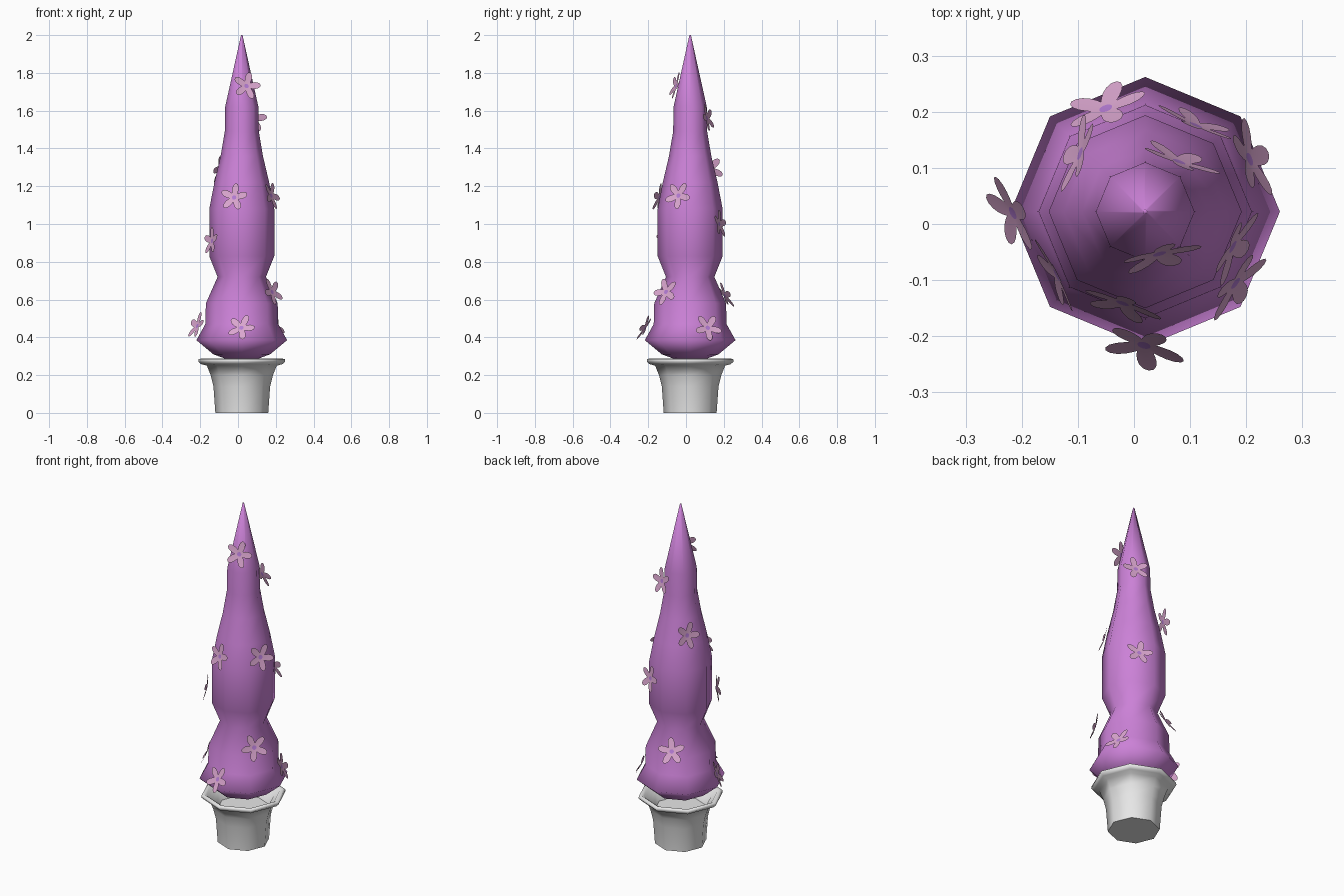
import bpy, bmesh, math
from mathutils import Matrix, Vector, Euler

cube = bpy.data.objects.get("Cube")
if cube:
    bpy.data.objects.remove(cube, do_unlink=True)

CENTRE = Vector((0.02, 0.022, 0))


def material(name, rgb):
    m = bpy.data.materials.new(name)
    m.use_nodes = True
    m.diffuse_color = (*rgb, 1)
    m.node_tree.nodes["Principled BSDF"].inputs["Base Color"].default_value = (*rgb, 1)
    return m


purple = material("orchid purple", (0.60, 0.22, 0.68))
white = material("off white", (0.80, 0.80, 0.80))
pink = material("pale pink", (0.70, 0.38, 0.62))
violet = material("violet", (0.46, 0.20, 0.66))


def finish(bm, name, mats):
    bmesh.ops.recalc_face_normals(bm, faces=bm.faces)
    mesh = bpy.data.meshes.new(name)
    bm.to_mesh(mesh)
    bm.free()
    for m in mats:
        mesh.materials.append(m)
    ob = bpy.data.objects.new(name, mesh)
    bpy.context.collection.objects.link(ob)
    return ob


def smooth(ob, angle):
    bpy.ops.object.select_all(action='DESELECT')
    ob.select_set(True)
    bpy.context.view_layer.objects.active = ob
    bpy.ops.object.shade_smooth_by_angle(angle=math.radians(angle))


def lathe(name, profile, mat, angle, sides=8):
    """Turn (radius, height) points around the upright axis."""
    bm = bmesh.new()
    rings = []
    for r, z in profile:
        rings.append([bm.verts.new((r * math.cos(math.tau * i / sides),
                                    r * math.sin(math.tau * i / sides), z))
                      for i in range(sides)])
    for a, b in zip(rings, rings[1:]):
        for i in range(sides):
            j = (i + 1) % sides
            bm.faces.new((a[i], a[j], b[j], b[i]))
    bm.faces.new(rings[0])
    bm.faces.new(rings[-1])
    ob = finish(bm, name, [mat])
    ob.location = CENTRE
    smooth(ob, angle)


# Pot with flared rim and hollow inside
lathe("pot", [(0.14, 0), (0.15, 0.14), (0.165, 0.2), (0.185, 0.25), (0.215, 0.258),
              (0.23, 0.272), (0.228, 0.284), (0.215, 0.288), (0.2, 0.28),
              (0.185, 0.262), (0.165, 0.25), (0.14, 0.2)], white, 65)

# Foliage spire
lathe("foliage", [(0.09, 0.288), (0.15, 0.31), (0.24, 0.385), (0.193, 0.47),
                  (0.19, 0.58), (0.128, 0.72), (0.172, 0.83), (0.172, 1.08),
                  (0.145, 1.22), (0.112, 1.36), (0.09, 1.49), (0.088, 1.62),
                  (0.004, 2.0)], purple, 89)


def flower(index, x, y, z, azimuth, tilt, spin):
    """Thin cupped blossom with five petals, facing outward."""
    bm = bmesh.new()
    steps, petals = 50, 5
    inner, outer = [], []
    for i in range(steps):
        t = math.tau * i / steps
        r = 0.026 + 0.05 * abs(math.cos(petals * t / 2)) ** 1.4
        for ring, s in ((inner, 0.012), (outer, r)):
            ring.append(bm.verts.new((s * math.cos(t), s * math.sin(t), 0.12 * s)))
    centre = bm.faces.new(inner)
    centre.material_index = 1
    for i in range(steps):
        j = (i + 1) % steps
        bm.faces.new((inner[i], outer[i], outer[j], inner[j]))
    ob = finish(bm, f"flower_{index}", [pink, violet])
    face_out = (Matrix.Rotation(math.radians(azimuth), 4, 'Z')
                @ Matrix.Rotation(math.radians(90 - tilt), 4, 'Y')
                @ Matrix.Rotation(math.radians(spin), 4, 'Z'))
    ob.matrix_world = Matrix.Translation((x, y, z)) @ face_out
    smooth(ob, 40)


# Blossoms: position, facing direction, upward tilt, spin
BLOSSOMS = [
    (0.045, -0.052, 1.73, -75, 16, 20), (0.08, 0.11, 1.56, 69, 12, 50),
    (-0.095, 0.125, 1.29, 161, 15, 10), (-0.02, -0.14, 1.14, -109, 15, 30),
    (0.175, -0.04, 1.15, -28, 15, 5), (-0.137, -0.09, 0.91, 207, 8, 40),
    (0.11, 0.175, 1.0, 67, 10, 25), (0.18, -0.105, 0.64, -37, 18, 60),
    (0.018, -0.215, 0.45, -105, 28, 15), (-0.215, 0.02, 0.46, 207, 22, 35),
    (0.205, 0.115, 0.45, 20, 22, 0), (-0.05, 0.205, 0.62, 110, 28, 45),
]
for n, spec in enumerate(BLOSSOMS, 1):
    flower(n, *spec)
